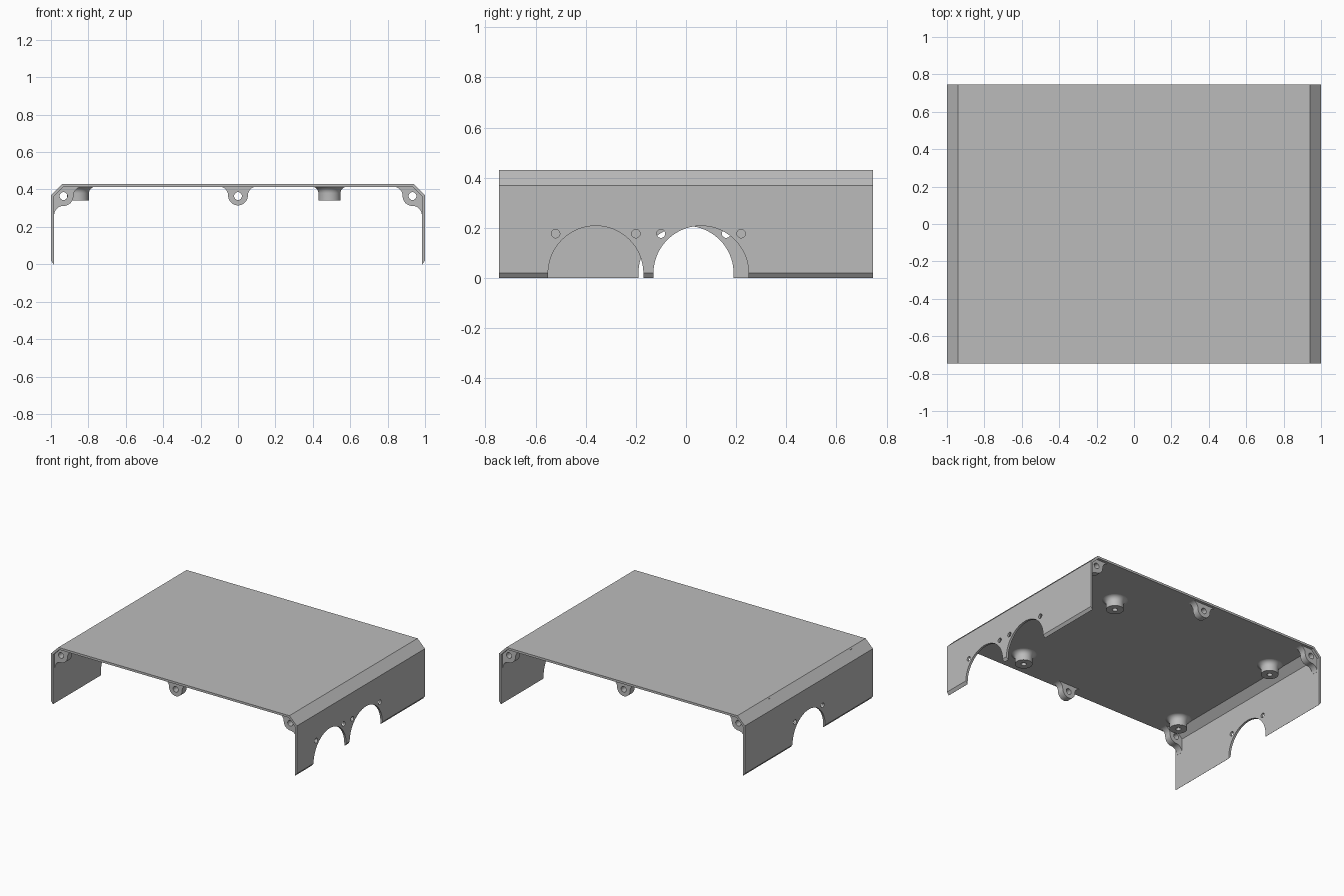
import bpy, bmesh
from math import cos, sin, pi, radians
from mathutils import Vector

cube = bpy.data.objects.get("Cube")
if cube:
    bpy.data.objects.remove(cube, do_unlink=True)

grey = bpy.data.materials.new("plain grey")
grey.use_nodes = True
grey.diffuse_color = (0.5, 0.5, 0.5, 1)
grey.node_tree.nodes["Principled BSDF"].inputs["Base Color"].default_value = (0.5, 0.5, 0.5, 1)

HALF_Y = 0.745      # half depth of the cover
WALL = 0.016        # sheet thickness
HOLE_Z = 0.365      # height of the screw holes in the tabs


def arc(cx, cy, r, a0, a1, n=12):
    """Points on a circular arc, angles in degrees."""
    angles = [radians(a0 + (a1 - a0) * i / n) for i in range(n + 1)]
    return [(cx + r * cos(a), cy + r * sin(a)) for a in angles]


def finish(bm, name):
    bmesh.ops.recalc_face_normals(bm, faces=bm.faces[:])
    mesh = bpy.data.meshes.new(name)
    bm.to_mesh(mesh)
    bm.free()
    mesh.materials.append(grey)
    obj = bpy.data.objects.new(name, mesh)
    bpy.context.collection.objects.link(obj)
    return obj


def extrude(name, outline, axis, lo, hi):
    """Prism from a 2D outline: (x, z) along y, or (y, z) along x."""
    bm = bmesh.new()
    if axis == "y":
        verts = [bm.verts.new((u, lo, v)) for u, v in outline]
        step = Vector((0, hi - lo, 0))
    else:
        verts = [bm.verts.new((lo, u, v)) for u, v in outline]
        step = Vector((hi - lo, 0, 0))
    face = bm.faces.new(verts)
    out = bmesh.ops.extrude_face_region(bm, geom=[face], use_keep_orig=True)
    moved = [g for g in out["geom"] if isinstance(g, bmesh.types.BMVert)]
    bmesh.ops.translate(bm, verts=moved, vec=step)
    return finish(bm, name)


def cut(obj, cutters):
    """Subtract the cutters and bake the result."""
    for c in cutters:
        c.hide_render = True
        mod = obj.modifiers.new("cut", "BOOLEAN")
        mod.operation, mod.solver, mod.object = "DIFFERENCE", "EXACT", c
    bpy.context.view_layer.update()
    graph = bpy.context.evaluated_depsgraph_get()
    baked = bpy.data.meshes.new_from_object(obj.evaluated_get(graph))
    obj.modifiers.clear()
    obj.data = baked
    for c in cutters:
        bpy.data.objects.remove(c, do_unlink=True)


def smooth(obj):
    bpy.ops.object.select_all(action="DESELECT")
    obj.select_set(True)
    bpy.context.view_layer.objects.active = obj
    bpy.ops.object.shade_smooth_by_angle(angle=radians(35))


# Folded cover: flat top, chamfered shoulders, two side walls with bevelled feet
inner = 1 - WALL
half = [(0.985, 0), (1, 0.02), (1, 0.37), (0.94, 0.43)]
half_in = [(0.933, 0.43 - WALL), (inner, 0.363), (inner, 0)]
outer_side = half + [(-x, z) for x, z in reversed(half)]
inner_side = [(-x, z) for x, z in reversed(half_in)] + half_in
cover = extrude("cover", outer_side + inner_side, "y", -HALF_Y, HALF_Y)

# Fan arches with a screw hole either side: two on the left wall, one on the right
cutters = []
for side, y in ((1, -0.36), (1, 0.06), (-1, 0)):
    lo, hi = sorted((side * 0.9, side * 1.1))
    arch = [(y + 0.19, -0.1)] + arc(y, 0.018, 0.19, 0, 180, 40) + [(y - 0.19, -0.1)]
    cutters.append(extrude("arch_cutter", arch, "x", lo, hi))
    for dy in (-0.16, 0.16):
        ring = arc(y + dy, 0.177, 0.017, 0, 360, 20)[:-1]
        cutters.append(extrude("hole_cutter", ring, "x", lo, hi))
cut(cover, cutters)
smooth(cover)

# Screw tabs along the front and back edges
centre_tab = (arc(-0.1, 0.368, 0.047, 90, 0) + arc(0, 0.368, 0.053, 180, 360, 24)[1:-1]
              + arc(0.1, 0.368, 0.047, 180, 90) + [(0.1, 0.422), (-0.1, 0.422)])
corner_tab = (arc(0.83, HOLE_Z, 0.05, 90, 0) + arc(0.933, HOLE_Z, 0.053, 180, 270)[1:]
              + arc(0.933, 0.262, 0.05, 90, 0)[1:]
              + [(0.992, 0.262), (0.992, 0.367), (0.937, 0.422), (0.83, 0.422)])
tabs = (("centre", centre_tab, 0), ("left", corner_tab, 0.933),
        ("right", [(-x, z) for x, z in corner_tab], -0.933))
for end, sign in (("front", -1), ("back", 1)):
    lo, hi = sorted((sign * (HALF_Y - 0.02), sign * (HALF_Y - 0.07)))
    for label, outline, x in tabs:
        tab = extrude(f"{end}_{label}_tab", outline, "y", lo, hi)
        ring = arc(x, HOLE_Z, 0.021, 0, 360, 20)[:-1]
        cut(tab, [extrude("hole_cutter", ring, "y", -1, 1)])
        smooth(tab)

# Four flared standoffs with blind screw holes under the top
profile = ([(0, 0.41), (0.018, 0.41), (0.018, 0.342), (0.059, 0.342)]
           + arc(0.094, 0.38, 0.035, 180, 90, 8) + [(0.094, 0.422), (0, 0.422)])
for end, y in (("front", -0.56), ("back", 0.385)):
    for label, x in (("left", 0.489), ("right", -0.856)):
        bm = bmesh.new()
        verts = [bm.verts.new((r, 0, z)) for r, z in profile]
        edges = [bm.edges.new(pair) for pair in zip(verts, verts[1:])]
        bmesh.ops.spin(bm, geom=verts + edges, axis=(0, 0, 1), cent=(0, 0, 0),
                       angle=2 * pi, steps=32)
        bmesh.ops.remove_doubles(bm, verts=bm.verts[:], dist=0.0005)
        boss = finish(bm, f"{end}_{label}_standoff")
        boss.location = (x, y, 0)
        smooth(boss)
